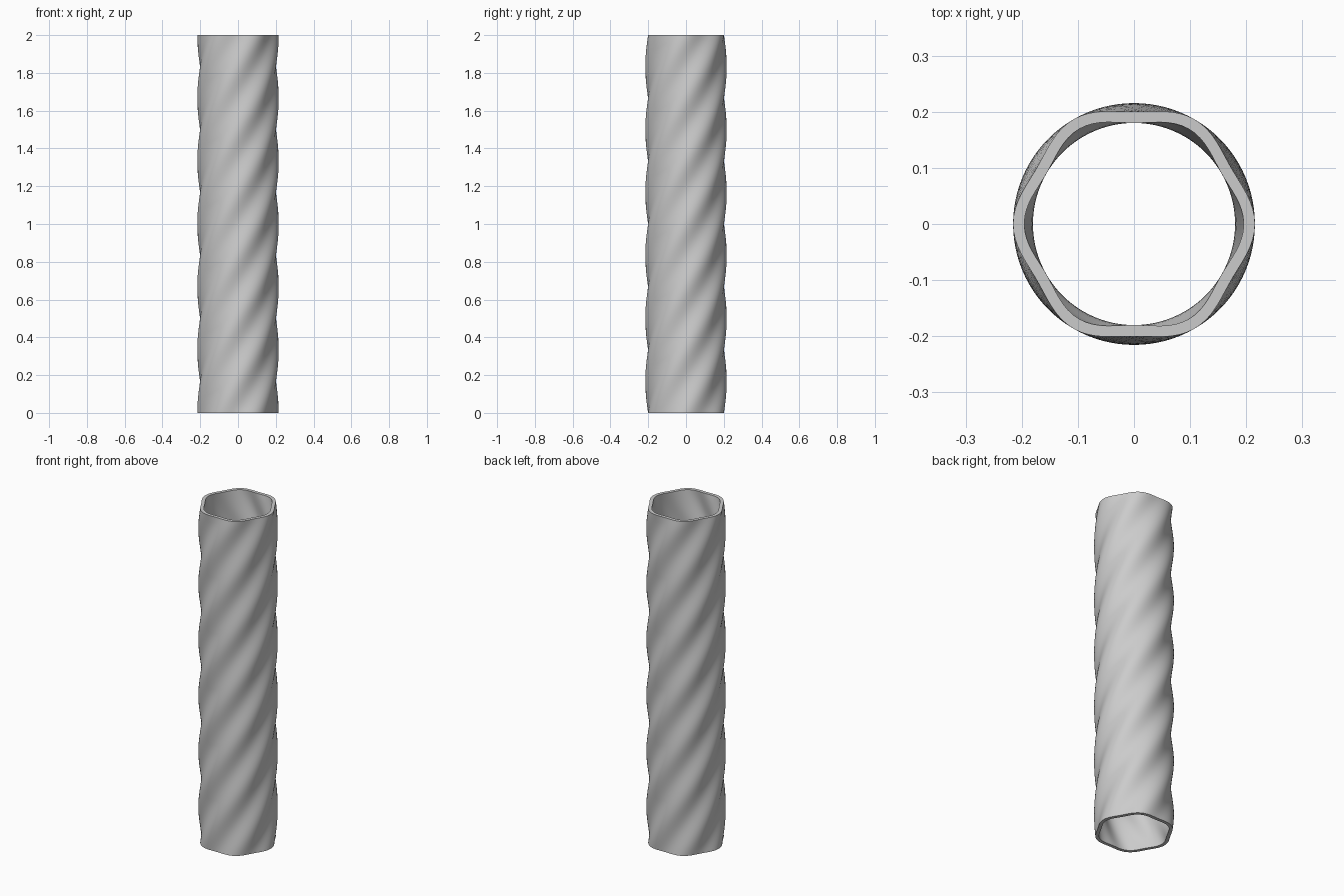
import bpy, bmesh
from math import cos, sin, pi

if "Cube" in bpy.data.objects:
    bpy.data.objects.remove(bpy.data.objects["Cube"])

HEIGHT, WALL = 2.0, 0.02
LOBES, TURNS = 6, 1.0
SIDES, LAYERS = 96, 96


def ring(bm, z, inset):
    """Soft six-lobed cross-section, turned according to its height."""
    twist = 2 * pi * TURNS * z / HEIGHT
    verts = []
    for i in range(SIDES):
        a = 2 * pi * i / SIDES
        r = 0.2078 + 0.0077 * cos(LOBES * a) - inset
        verts.append(bm.verts.new((r * cos(a + twist), r * sin(a + twist), z)))
    return verts


def bridge(bm, low, high):
    for i in range(SIDES):
        j = (i + 1) % SIDES
        bm.faces.new((low[i], low[j], high[j], high[i]))


# Twisted hollow tube: outer wall upward, inner wall downward, closed at both rims
bm = bmesh.new()
heights = [HEIGHT * k / LAYERS for k in range(LAYERS + 1)]
loops = [ring(bm, z, 0) for z in heights]
loops += [ring(bm, z, WALL) for z in reversed(heights)]
for k, loop in enumerate(loops):
    bridge(bm, loop, loops[(k + 1) % len(loops)])
bmesh.ops.recalc_face_normals(bm, faces=bm.faces)

mesh = bpy.data.meshes.new("twisted_tube")
bm.to_mesh(mesh)
bm.free()
tube = bpy.data.objects.new("twisted_tube", mesh)
bpy.context.collection.objects.link(tube)

# Smooth walls with crisp rims
bpy.context.view_layer.objects.active = tube
tube.select_set(True)
bpy.ops.object.shade_smooth_by_angle()
